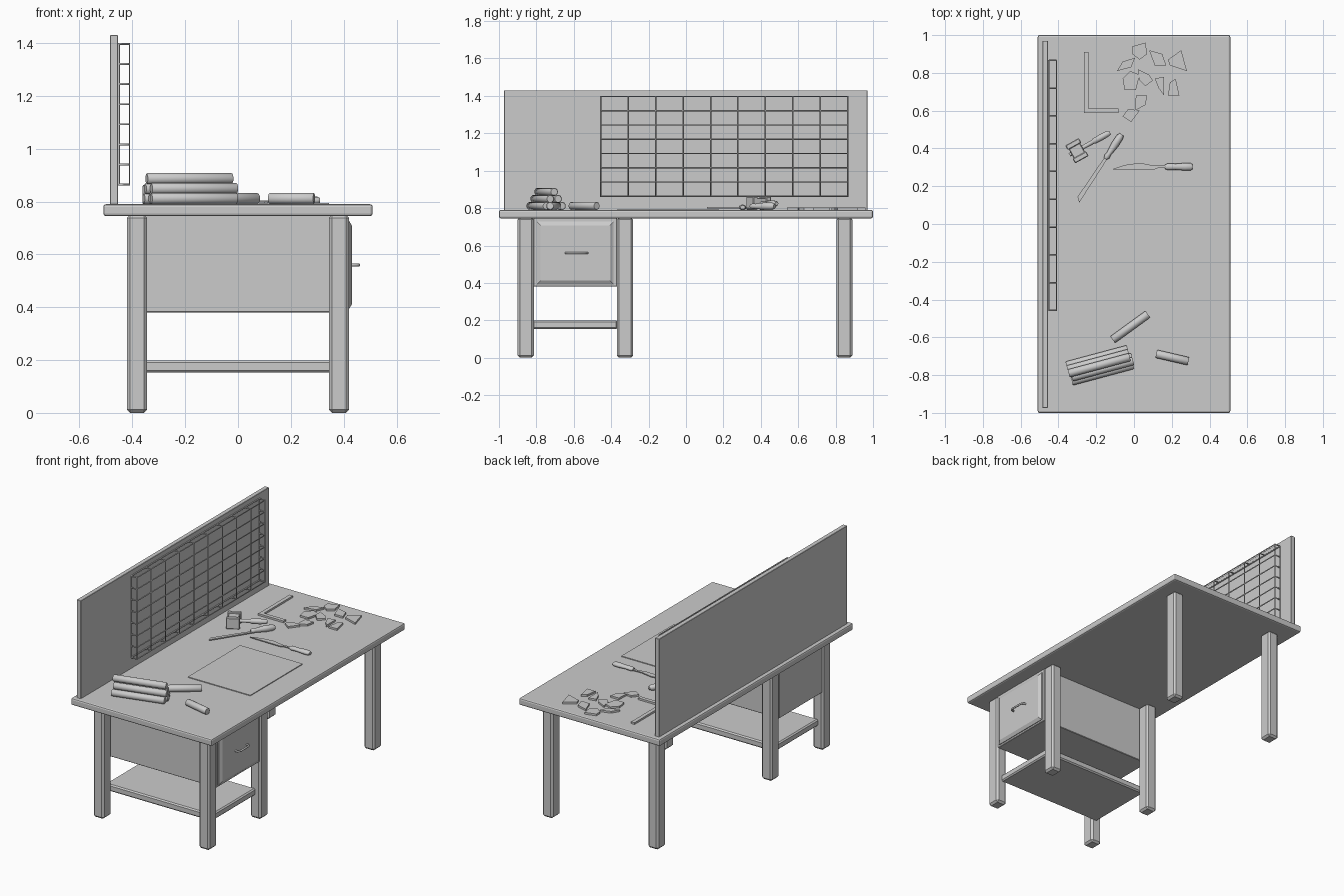
import bpy, bmesh, math
from mathutils import Matrix, Vector

if "Cube" in bpy.data.objects:
    bpy.data.objects.remove(bpy.data.objects["Cube"])

TOP = 0.79


def finish(bm, name, loc=(0, 0, 0), ang=0, bevel=0, segs=1, smooth=False):
    bmesh.ops.recalc_face_normals(bm, faces=bm.faces)
    me = bpy.data.meshes.new(name)
    bm.to_mesh(me)
    bm.free()
    ob = bpy.data.objects.new(name, me)
    bpy.context.collection.objects.link(ob)
    ob.location = loc
    ob.rotation_euler.z = math.radians(ang)
    if bevel:
        m = ob.modifiers.new("bevel", 'BEVEL')
        m.width, m.segments = bevel, segs
    if smooth:
        bpy.ops.object.select_all(action='DESELECT')
        ob.select_set(True)
        bpy.context.view_layer.objects.active = ob
        bpy.ops.object.shade_smooth_by_angle(angle=math.radians(40))
    return ob


def box(name, x, y, z, bevel=0, segs=1, loc=(0, 0, 0), ang=0):
    bm = bmesh.new()
    c = Vector([(a + b) / 2 for a, b in (x, y, z)])
    s = [b - a for a, b in (x, y, z)]
    bmesh.ops.create_cube(bm, size=1, matrix=Matrix.Translation(c) @ Matrix.Diagonal((*s, 1)))
    return finish(bm, name, loc, ang, bevel, segs)


def lathe(name, profile, loc, ang, sides=14, flat=1):
    # (x, radius) profile turned about the local x axis
    bm = bmesh.new()
    rings = [[bm.verts.new((x, r * math.cos(t), flat * r * math.sin(t)))
              for t in [2 * math.pi * i / sides for i in range(sides)]] for x, r in profile]
    for a, b in zip(rings, rings[1:]):
        for i in range(sides):
            j = (i + 1) % sides
            bm.faces.new((a[i], a[j], b[j], b[i]))
    bm.faces.new(rings[0])
    bm.faces.new(rings[-1])
    return finish(bm, name, loc, ang, smooth=True)


def plate(name, pts, z, h, loc=(0, 0, 0), ang=0):
    # flat outline with thickness
    bm = bmesh.new()
    f = bm.faces.new([bm.verts.new((x, y, z)) for x, y in pts])
    r = bmesh.ops.extrude_face_region(bm, geom=[f])
    bmesh.ops.translate(bm, vec=(0, 0, h),
                        verts=[v for v in r["geom"] if isinstance(v, bmesh.types.BMVert)])
    return finish(bm, name, loc, ang)


def wires(name, paths, radius, res=1):
    cu = bpy.data.curves.new(name, 'CURVE')
    cu.dimensions = '3D'
    cu.bevel_depth, cu.bevel_resolution, cu.use_fill_caps = radius, res, True
    for pts in paths:
        sp = cu.splines.new('POLY')
        sp.points.add(len(pts) - 1)
        for p, q in zip(sp.points, pts):
            p.co = (*q, 1)
    ob = bpy.data.objects.new(name, cu)
    bpy.context.collection.objects.link(ob)
    bpy.ops.object.select_all(action='DESELECT')
    ob.select_set(True)
    bpy.context.view_layer.objects.active = ob
    bpy.ops.object.convert(target='MESH')


# Table top, six legs, back board
box("table_top", (-.51, .51), (-1, 1), (.745, TOP), .01, 2)
for i, y in enumerate((-.857, -.326, .847)):
    for side in (-1, 1):
        box(f"leg_{i}_{'left' if side < 0 else 'right'}",
            (side * .382 - .038, side * .382 + .038), (y - .043, y + .043), (0, .75), .012)
box("back_board", (-.485, -.455), (-.973, .97), (TOP - .002, 1.43), .002)

# Cabinet, drawer front with chamfered panel, handle, low shelf
box("cabinet", (-.415, .415), (-.815, -.368), (.38, .748), .003)
bm = bmesh.new()
bmesh.ops.create_cube(bm, size=1, matrix=Matrix.Diagonal((.014, .41, .335, 1)))
front = [f for f in bm.faces if f.normal.x > .9]
bmesh.ops.inset_region(bm, faces=front, thickness=.028, depth=.012)
finish(bm, "drawer_front", (.413, -.592, .56))
wires("drawer_handle", [[(.425, -.643, .56), (.447, -.64, .56), (.457, -.625, .56),
                         (.457, -.545, .56), (.447, -.53, .56), (.425, -.527, .56)]], .006, 2)
box("low_shelf", (-.385, .385), (-.82, -.365), (.153, .198), .008)

# Wire tool rack: each wire bends back into the board, rim wires closed
xb, xf = -.451, -.411
ys = [-.457 + .147 * i for i in range(10)]
zs = [.864 + .0761 * i for i in range(8)]
paths = [[(xb, y, zs[0]), (xf, y, zs[0]), (xf, y, zs[-1]), (xb, y, zs[-1])] for y in ys]
paths += [[(xb, ys[0], z), (xf, ys[0], z), (xf, ys[-1], z), (xb, ys[-1], z)] for z in zs]
paths += [[(xb, y, zs[0]), (xb, y, zs[-1])] for y in (ys[0], ys[-1])]
paths += [[(xb, ys[0], z), (xb, ys[-1], z)] for z in (zs[0], zs[-1])]
wires("wire_rack", paths, .004)

# Sheet on the table
box("sheet", (-.107, .345), (-.365, .175), (TOP, TOP + .005))

# Stacked and loose rods
R = .0217


def rod(name, x, y, z, length, ang):
    h = length / 2
    lathe(name, [(-h, R * .85), (-h + .004, R), (h - .004, R), (h, R * .85)], (x, y, z), ang)


a = math.radians(15)
for row, n in enumerate((3, 2, 1)):
    for k in range(n):
        off = (k - (n - 1) / 2) * 2 * R
        shift = (0, .006, -.006)[(row + k) % 3]
        rod(f"stacked_rod_{row}_{k}", -.178 - off * math.sin(a) + shift,
            -.748 + off * math.cos(a), TOP + R + row * R * 1.732, .335, 15)
rod("loose_rod_long", -.02, -.545, TOP + R, .23, 36)
rod("loose_rod_short", .203, -.707, TOP + R, .175, -13)

# Mallet: head across the handle, thicker at both ends
loc, ang = (-.302, .388, TOP), 29
box("mallet_head", (-.034, .034), (-.05, .05), (.007, .065), .004, 1, loc, ang)
for s in (-1, 1):
    box("mallet_face", (-.041, .041), (s * .04 - .014, s * .04 + .014), (0, .072), .004, 1, loc, ang)
lathe("mallet_handle", [(-.045, .01), (.05, .011), (.1, .012), (.105, .016), (.15, .017),
                        (.19, .015), (.2, .01)], (-.302, .388, TOP + .034), ang, 12)

# Chisel
loc, ang = (-.3, .12, TOP), 56.5
plate("chisel_blade", [(0, -.012), (.02, .012), (.2, .01), (.28, .008), (.28, -.008), (.2, -.01)],
      .008, .007, loc, ang)
lathe("chisel_handle", [(.27, .009), (.285, .016), (.3, .013), (.36, .02), (.41, .019),
                        (.425, .012)], (-.3, .12, TOP + .02), ang, 12)

# Knife
plate("knife_blade", [(-.115, .29), (-.07, .288), (.1, .286), (.13, .297), (.175, .297),
                      (.175, .312), (.1, .31), (.03, .324), (-.05, .312)], TOP + .008, .006)
lathe("knife_handle", [(.165, .012), (.18, .018), (.22, .016), (.27, .02), (.3, .019),
                       (.31, .013)], (0, .303, TOP + .014), 0, 12, .75)

# Square
plate("square", [(-.265, .587), (-.083, .587), (-.083, .612), (-.24, .612), (-.24, .91), (-.265, .91)],
      TOP, .012)

# Broken pieces
shards = [
    [(-.01, .94), (.06, .96), (.07, .90), (.03, .87), (-.01, .90)],
    [(.08, .92), (.15, .90), (.17, .84), (.11, .84)],
    [(.18, .87), (.25, .92), (.28, .81), (.19, .84)],
    [(-.09, .81), (-.06, .86), (.005, .88), (-.015, .83)],
    [(-.06, .77), (-.02, .81), (.03, .79), (.01, .71), (-.05, .71)],
    [(.02, .82), (.08, .79), (.10, .76), (.06, .73), (.03, .76)],
    [(.11, .77), (.16, .78), (.16, .68), (.13, .72)],
    [(.19, .75), (.22, .77), (.24, .68), (.18, .68)],
    [(.01, .68), (.07, .68), (.06, .63), (.005, .60)],
    [(-.06, .57), (-.03, .61), (.03, .60), (-.015, .54)]]
for i, pts in enumerate(shards):
    plate(f"shard_{i}", pts, TOP, .012)
